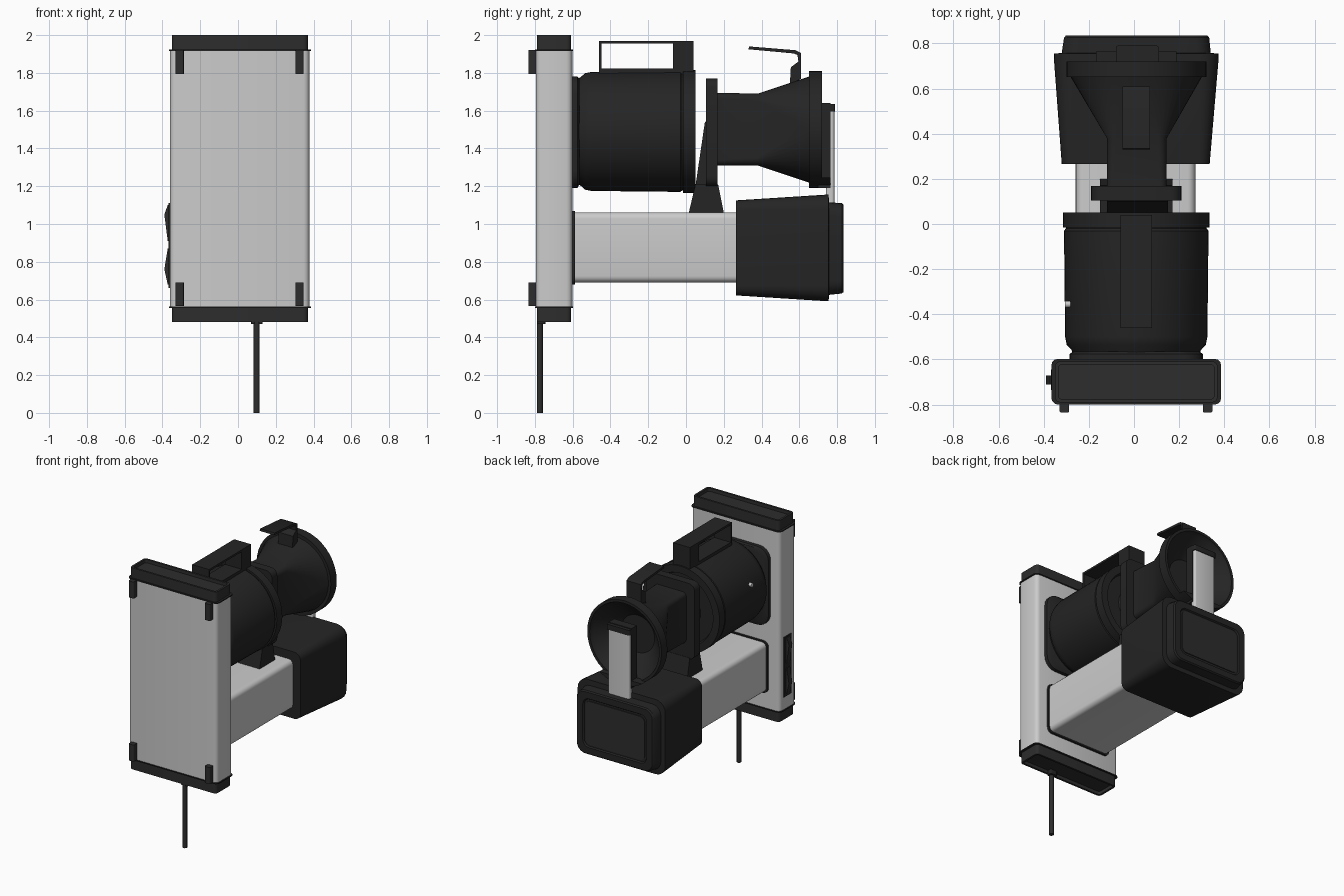
import bpy, bmesh, math

def material(name, c):
    m = bpy.data.materials.new(name)
    m.diffuse_color = (c, c, c, 1)
    return m

GREY = material("light grey", 0.60)
DARK = material("black plastic", 0.018)
TRIM = material("charcoal trim", 0.026)

AXES = {'x': lambda t, u, v: (t, u, v),
        'y': lambda t, u, v: (u, t, v),
        'z': lambda t, u, v: (u, v, t)}

def finish(name, bm, mat):
    bmesh.ops.remove_doubles(bm, verts=bm.verts, dist=1e-5)
    bmesh.ops.recalc_face_normals(bm, faces=bm.faces)
    me = bpy.data.meshes.new(name)
    bm.to_mesh(me)
    bm.free()
    me.materials.append(mat)
    ob = bpy.data.objects.new(name, me)
    bpy.context.collection.objects.link(ob)
    bpy.ops.object.select_all(action='DESELECT')
    ob.select_set(True)
    bpy.context.view_layer.objects.active = ob
    bpy.ops.object.shade_smooth_by_angle(angle=math.radians(35))
    return ob

def loft(name, axis, sections, mat, seg=5):
    """Loft rounded rectangles (t, u0, u1, v0, v1, radius) along an axis."""
    bm = bmesh.new()
    rings = []
    for t, u0, u1, v0, v1, r in sections:
        ring = []
        for q, (cu, cv) in enumerate(((u1 - r, v1 - r), (u0 + r, v1 - r),
                                      (u0 + r, v0 + r), (u1 - r, v0 + r))):
            for i in range(seg + 1):
                a = math.pi / 2 * (q + i / seg)
                ring.append(bm.verts.new(AXES[axis](t, cu + r * math.cos(a), cv + r * math.sin(a))))
        rings.append(ring)
    n = len(rings[0])
    for a, b in zip(rings, rings[1:]):
        for i in range(n):
            bm.faces.new((a[i], a[(i + 1) % n], b[(i + 1) % n], b[i]))
    bm.faces.new(rings[0])
    bm.faces.new(rings[-1])
    return finish(name, bm, mat)

def disc(t, r, cx=0.01, cz=1.49):
    """Circular section for a loft along y."""
    return (t, cx - r, cx + r, cz - r, cz + r, r)

def box(name, x0, x1, y0, y1, z0, z1, mat, r=0.0):
    return loft(name, 'z', [(z0, x0, x1, y0, y1, r), (z1, x0, x1, y0, y1, r)], mat, 3)

def profile(name, axis, t0, t1, pts, mat):
    """Extrude a flat outline along an axis."""
    bm = bmesh.new()
    a, b = [[bm.verts.new(AXES[axis](t, u, v)) for u, v in pts] for t in (t0, t1)]
    n = len(pts)
    for i in range(n):
        bm.faces.new((a[i], a[(i + 1) % n], b[(i + 1) % n], b[i]))
    bm.faces.new(a)
    bm.faces.new(b)
    return finish(name, bm, mat)

# Main housing with its recessed end caps and thin flanges
box("housing", -0.36, 0.378, -0.795, -0.602, 0.56, 1.92, GREY, 0.03)
for name, z, d in (("lower", 0.56, -1), ("upper", 1.92, 1)):
    loft(name + "_end_cap", 'z', [
        (z, -0.35, 0.37, -0.79, -0.608, 0.025),
        (z + d * 0.08, -0.35, 0.37, -0.79, -0.608, 0.025),
        (z + d * 0.08, -0.335, 0.355, -0.775, -0.623, 0.015),
        (z + d * 0.055, -0.335, 0.355, -0.775, -0.623, 0.015)], TRIM)
    box(name + "_flange", -0.366, 0.386, -0.80, -0.597, z - 0.004, z + 0.004, DARK, 0.03)
    # Corner feet on the front
    za = z if d < 0 else z - 0.13
    for side, x in (("left", -0.33), ("right", 0.305)):
        box(f"{name}_{side}_foot", x, x + 0.043, -0.835, -0.79, za + 0.005, za + 0.13, TRIM, 0.008)

# Power cord
loft("cord", 'z', [(0, 0.083, 0.115, -0.79, -0.758, 0.016),
                   (0.5, 0.083, 0.115, -0.79, -0.758, 0.016)], TRIM)
box("cord_strain_relief", 0.07, 0.13, -0.785, -0.745, 0.47, 0.51, DARK, 0.01)

# Rocker switches on the left side
box("switch_plate", -0.367, -0.355, -0.735, -0.645, 0.66, 1.11, DARK)
for name, z, peak in (("lower", 0.68, 0.76), ("upper", 0.91, 1.05)):
    profile(name + "_rocker", 'y', -0.71, -0.67,
            [(-0.36, z), (-0.372, z), (-0.39, peak), (-0.372, z + 0.19), (-0.36, z + 0.19)], TRIM)

# Motor drum on its rounded square mount
loft("drum_mount", 'y', [(-0.605, -0.285, 0.305, 1.19, 1.78, 0.09),
                         (-0.575, -0.285, 0.305, 1.19, 1.78, 0.09),
                         (-0.565, -0.27, 0.29, 1.21, 1.77, 0.1)], DARK)
loft("drum", 'y', [disc(-0.58, 0.28), disc(-0.56, 0.285), disc(-0.535, 0.308), disc(-0.50, 0.315),
                   disc(-0.03, 0.32), disc(-0.02, 0.312), disc(-0.01, 0.312)], DARK, 12)
loft("drum_rim", 'y', [disc(-0.015, 0.325), disc(0.05, 0.325), disc(0.05, 0.27),
                       disc(0.025, 0.26), disc(0.025, 0.15), disc(0.04, 0.14)], DARK, 12)
loft("drum_button", 'x', [(-0.305, -0.37, -0.34, 1.585, 1.615, 0.015),
                          (-0.26, -0.37, -0.34, 1.585, 1.615, 0.015)], GREY)

# Open carrying handle on top of the drum
box("handle_top", -0.06, 0.08, -0.46, 0.04, 1.955, 1.97, DARK)
box("handle_front_wall", -0.06, 0.08, -0.46, -0.448, 1.80, 1.96, DARK)
box("handle_rear_block", -0.06, 0.08, -0.07, 0.04, 1.79, 1.96, DARK)
box("handle_base", -0.06, 0.08, -0.46, 0.0, 1.795, 1.823, DARK)

# Lower arm with a dark collar at its root
arm = (-0.258, 0.272, 0.69, 1.062, 0.035)
loft("arm", 'y', [(-0.61,) + arm, (0.30,) + arm], GREY)
loft("arm_collar", 'y', [(t, -0.268, 0.282, 0.68, 1.07, 0.04) for t in (-0.605, -0.587)], DARK)

# Flared end box with a recessed rear panel
loft("end_box", 'y', [(0.265, -0.32, 0.335, 0.622, 1.125, 0.05),
                      (0.735, -0.355, 0.375, 0.592, 1.155, 0.08),
                      (0.755, -0.355, 0.375, 0.592, 1.155, 0.08),
                      (0.757, -0.32, 0.34, 0.625, 1.115, 0.07),
                      (0.825, -0.31, 0.333, 0.632, 1.11, 0.07),
                      (0.834, -0.302, 0.325, 0.64, 1.102, 0.065),
                      (0.834, -0.255, 0.278, 0.687, 1.055, 0.05),
                      (0.824, -0.248, 0.271, 0.694, 1.048, 0.045)], DARK)
loft("end_box_panel", 'y', [(t, -0.235, 0.258, 0.707, 1.035, 0.04) for t in (0.82, 0.83)], TRIM)

# Support bracket between arm and funnel plate
profile("bracket", 'x', -0.15, 0.17, [(0.015, 1.06), (0.20, 1.06), (0.17, 1.21), (0.05, 1.21)], DARK)
profile("bracket_wedge", 'x', -0.12, 0.15, [(0.05, 1.2), (0.16, 1.2), (0.13, 1.55), (0.10, 1.54)], DARK)

# Funnel: plate, square neck flaring to a round hollow mouth
loft("funnel_plate", 'y', [(0.105, -0.19, 0.21, 1.2, 1.77, 0.05),
                           (0.168, -0.19, 0.21, 1.2, 1.77, 0.05)], DARK)
loft("funnel", 'y', [(0.16, -0.12, 0.145, 1.31, 1.695, 0.03),
                     (0.38, -0.12, 0.145, 1.31, 1.69, 0.04),
                     (0.65, -0.28, 0.30, 1.22, 1.78, 0.28),
                     disc(0.65, 0.31, cz=1.5), disc(0.72, 0.31, cz=1.5), disc(0.72, 0.29, cz=1.5),
                     disc(0.69, 0.28, cz=1.5), disc(0.56, 0.14, cz=1.5)], DARK, 10)
# Thicker lower lip of the mouth
profile("mouth_lower_lip", 'y', 0.70, 0.765,
        [(0.01 + 0.31 * math.cos(a), 1.5 + 0.31 * math.sin(a))
         for a in (math.radians(235 + 5 * i) for i in range(15))], DARK)

# Rear post: dark holder with a grey strip
box("post_holder", -0.08, 0.11, 0.70, 0.765, 1.19, 1.64, DARK)
box("post_cap", -0.08, 0.11, 0.73, 0.79, 1.595, 1.635, DARK, 0.01)
box("post_strip", -0.075, 0.105, 0.74, 0.785, 1.08, 1.6, GREY, 0.012)

# Hooked latch above the mouth
profile("latch", 'x', -0.05, 0.07, [
    (0.33, 1.925), (0.335, 1.94), (0.58, 1.92), (0.61, 1.905), (0.61, 1.77),
    (0.55, 1.74), (0.555, 1.83), (0.595, 1.86), (0.59, 1.895), (0.57, 1.903)], DARK)
